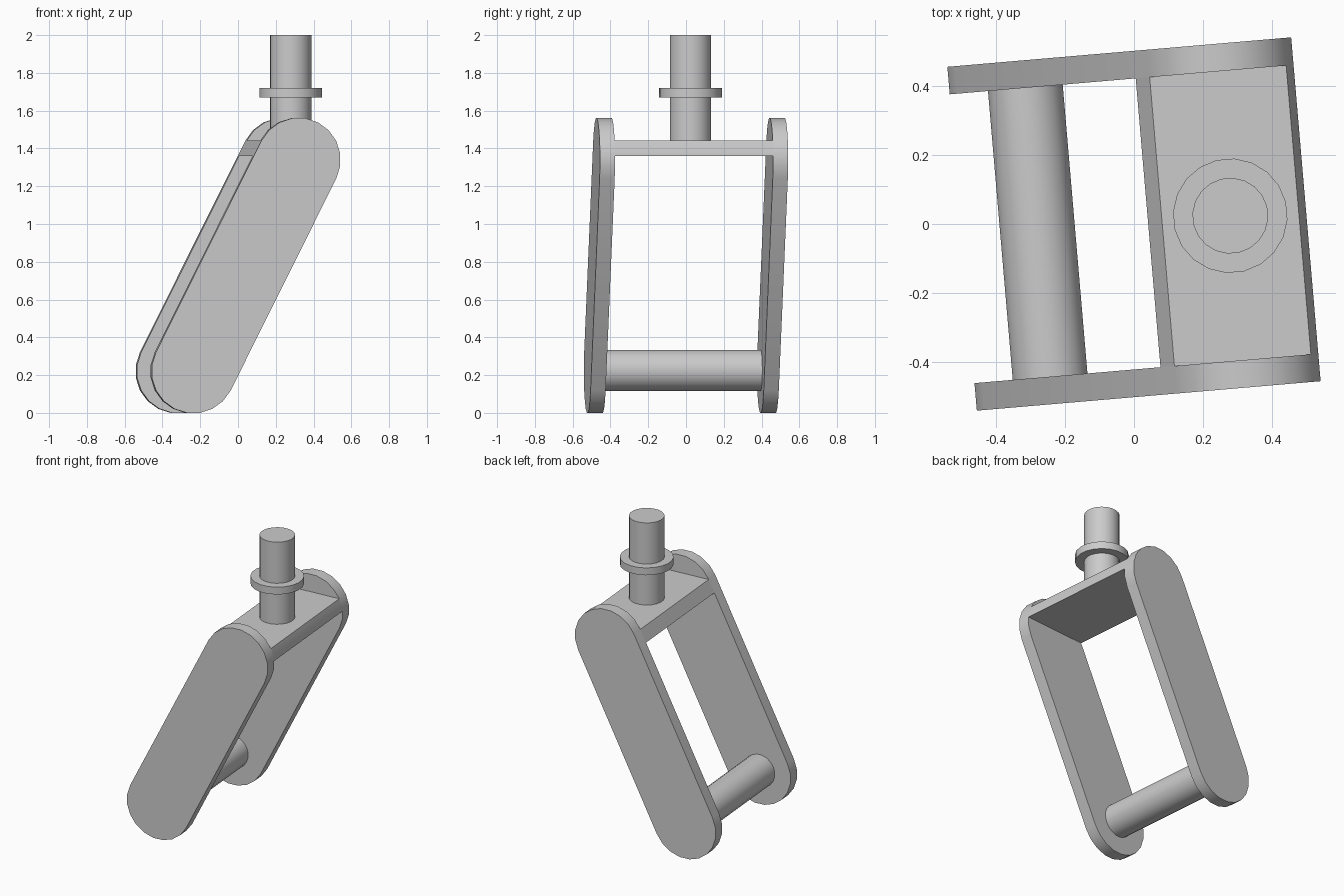
import bpy, bmesh
from math import radians, sin, cos
from mathutils import Matrix, Vector

if "Cube" in bpy.data.objects:
    bpy.data.objects.remove(bpy.data.objects["Cube"], do_unlink=True)

TURN = radians(4.9)       # whole fork is turned slightly about z
R = 0.2227                # radius of the rounded arm ends
LOW = (-0.28, 0.22)       # x, z centre of the lower arm end
HIGH = (0.28, 1.34)       # x, z centre of the upper arm end
SIDES = 20

metal = bpy.data.materials.new("light_grey_metal")
metal.use_nodes = True
grey = (0.6, 0.6, 0.6, 1)
metal.diffuse_color = grey
metal.node_tree.nodes["Principled BSDF"].inputs["Base Color"].default_value = grey


def finish(name, bm):
    """Turn a bmesh into a shaded, coloured object."""
    bmesh.ops.recalc_face_normals(bm, faces=bm.faces)
    mesh = bpy.data.meshes.new(name)
    bm.to_mesh(mesh)
    bm.free()
    obj = bpy.data.objects.new(name, mesh)
    bpy.context.collection.objects.link(obj)
    obj.rotation_euler.z = TURN
    mesh.materials.append(metal)
    bpy.ops.object.select_all(action="DESELECT")
    obj.select_set(True)
    bpy.context.view_layer.objects.active = obj
    bpy.ops.object.shade_smooth_by_angle(angle=radians(30))


def slab(name, profile, y0, y1):
    """Extrude an x-z profile along y."""
    bm = bmesh.new()
    face = bm.faces.new([bm.verts.new((x, y0, z)) for x, z in profile])
    new = bmesh.ops.extrude_face_region(bm, geom=[face])["geom"]
    verts = [v for v in new if isinstance(v, bmesh.types.BMVert)]
    bmesh.ops.translate(bm, verts=verts, vec=(0, y1 - y0, 0))
    finish(name, bm)


def rod(name, radius, start, end):
    """Cylinder between two points."""
    a, b = Vector(start), Vector(end)
    turn = (b - a).to_track_quat("Z", "Y").to_matrix().to_4x4()
    spin = Matrix.Rotation(radians(9), 4, "Z")
    bm = bmesh.new()
    bmesh.ops.create_cone(bm, cap_ends=True, segments=SIDES, radius1=radius,
                          radius2=radius, depth=(b - a).length,
                          matrix=Matrix.Translation((a + b) / 2) @ turn @ spin)
    finish(name, bm)


def arc(centre, first):
    """Half circle of profile points."""
    angles = [radians(first + 18 * i) for i in range(11)]
    return [(centre[0] + R * cos(t), centre[1] + R * sin(t)) for t in angles]


# Two slanted arms with rounded ends
lower, upper = arc(LOW, 153), arc(HIGH, -27)
slab("front_arm", lower + upper, -0.5, -0.42)
slab("back_arm", lower + upper, 0.42, 0.5)

# Crown plate, its ends flush with the arm outline
crown = [(0.041, 1.36), (0.5, 1.36), upper[2], upper[3], upper[-1]]
slab("crown_plate", crown, -0.42, 0.42)

# Stem with collar, and the axle between the lower ends
rod("stem", 0.11, (0.28, 0, 1.44), (0.28, 0, 2))
rod("stem_collar", 0.166, (0.28, 0, 1.67), (0.28, 0, 1.72))
rod("axle", 0.11, (LOW[0], -0.42, 0.225), (LOW[0], 0.42, 0.225))
